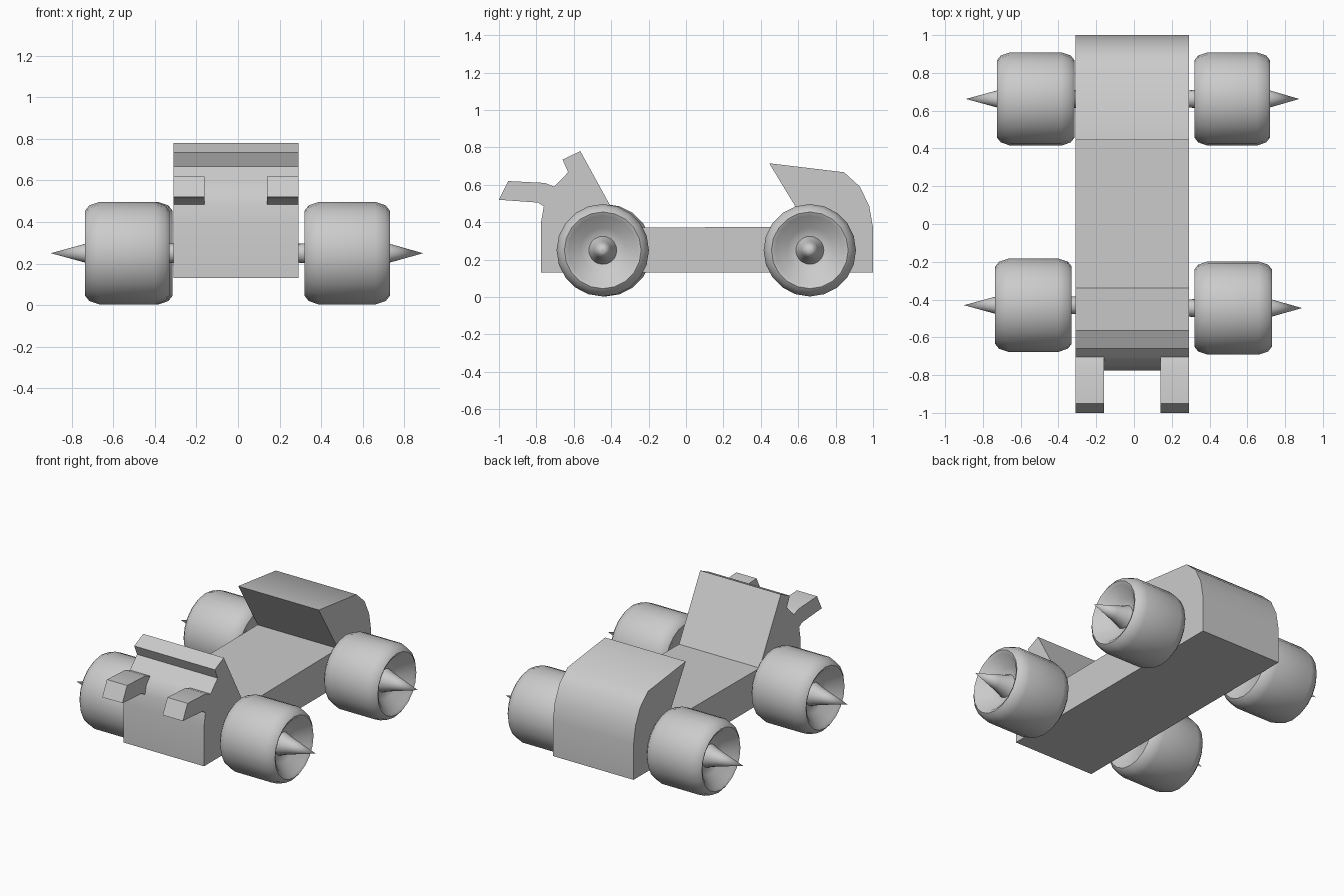
import bpy, bmesh, math
from mathutils import Matrix, Vector

if "Cube" in bpy.data.objects:
    bpy.data.objects.remove(bpy.data.objects["Cube"])


def finish(name, bm, angle):
    bmesh.ops.recalc_face_normals(bm, faces=bm.faces[:])
    me = bpy.data.meshes.new(name)
    bm.to_mesh(me)
    bm.free()
    ob = bpy.data.objects.new(name, me)
    bpy.context.collection.objects.link(ob)
    bpy.ops.object.select_all(action='DESELECT')
    ob.select_set(True)
    bpy.context.view_layer.objects.active = ob
    bpy.ops.object.shade_smooth_by_angle(angle=math.radians(angle))
    return ob


def prism(name, profile, x0, x1, angle=40):
    """Extrude a side (y, z) profile across the width."""
    bm = bmesh.new()
    face = bm.faces.new([bm.verts.new((x0, y, z)) for y, z in profile])
    ext = bmesh.ops.extrude_face_region(bm, geom=[face], use_keep_orig=True)
    moved = [g for g in ext['geom'] if isinstance(g, bmesh.types.BMVert)]
    bmesh.ops.translate(bm, verts=moved, vec=(x1 - x0, 0, 0))
    return finish(name, bm, angle)


def wheel(name, inner, outer, tip, y, z, side, sides=20):
    """Revolve tyre, dished hub and spike as one section (x, radius)."""
    section = [
        (0.28, 0), (0.28, 0.045), (inner + 0.05, 0.05), (inner + 0.04, 0.10),
        (inner + 0.005, 0.18), (inner, 0.205), (inner + 0.02, 0.23),
        (inner + 0.07, 0.247), (outer - 0.07, 0.247), (outer - 0.02, 0.23),
        (outer, 0.205), (outer - 0.01, 0.185), (outer - 0.08, 0.12),
        (outer - 0.09, 0.075), (outer - 0.05, 0.06), (outer, 0.045), (tip, 0)]
    bm = bmesh.new()
    verts = [bm.verts.new((x, r, 0)) for x, r in section]
    edges = [bm.edges.new(p) for p in zip(verts, verts[1:])]
    bmesh.ops.spin(bm, geom=verts + edges, cent=(0, 0, 0), axis=(1, 0, 0),
                   angle=math.tau, steps=sides, use_duplicate=False)
    bmesh.ops.remove_doubles(bm, verts=bm.verts[:], dist=1e-4)
    bmesh.ops.transform(bm, matrix=Matrix.Diagonal((side, 1, 1, 1)), verts=bm.verts[:])
    bmesh.ops.translate(bm, verts=bm.verts[:], vec=Vector((0, y, z)))
    return finish(name, bm, 50)


# Chassis with raised nose, windscreen lip and rear engine cover
prism("body", [
    (-0.775, 0.13), (1.0, 0.13), (1.0, 0.37), (0.98, 0.485), (0.93, 0.59),
    (0.845, 0.667), (0.445, 0.715), (0.65, 0.377), (-0.34, 0.37),
    (-0.565, 0.78), (-0.66, 0.735), (-0.63, 0.667), (-0.705, 0.59),
    (-0.745, 0.545), (-0.76, 0.485), (-0.775, 0.40)], -0.31, 0.29)

# Headlight stalks
lamp = [(-0.705, 0.59), (-0.755, 0.61), (-0.95, 0.62), (-1.0, 0.52),
        (-0.79, 0.505), (-0.76, 0.485), (-0.745, 0.545)]
prism("left_headlight", lamp, -0.31, -0.16)
prism("right_headlight", lamp, 0.14, 0.29)

# Four wheels with spiked hubs
for name, inner, outer, tip, y, side in [
        ("front_left_wheel", 0.33, 0.735, 0.90, -0.43, -1),
        ("front_right_wheel", 0.32, 0.73, 0.89, -0.445, 1),
        ("rear_left_wheel", 0.315, 0.725, 0.89, 0.662, -1),
        ("rear_right_wheel", 0.32, 0.72, 0.875, 0.662, 1)]:
    wheel(name, inner, outer, tip, y, 0.25, side)
